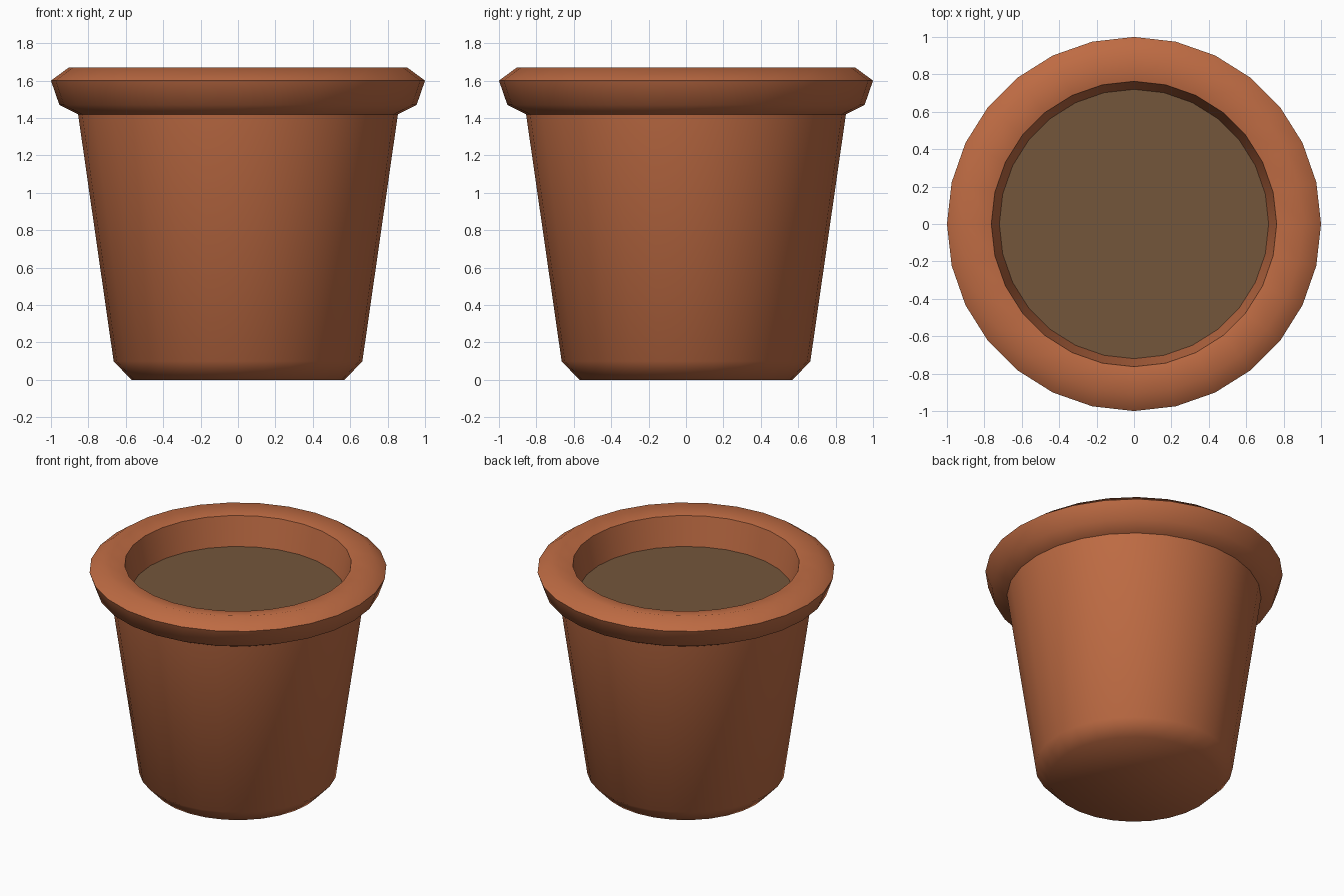
import bpy, bmesh, math

if "Cube" in bpy.data.objects:
    bpy.data.objects.remove(bpy.data.objects["Cube"])

SIDES = 28


def material(name, rgb):
    m = bpy.data.materials.new(name)
    m.diffuse_color = (*rgb, 1.0)
    m.use_nodes = True
    m.node_tree.nodes["Principled BSDF"].inputs["Base Color"].default_value = m.diffuse_color
    return m


def lathe(name, profile, mat, cap_start=False):
    """Spin (radius, z) points around z; the order runs up the outside."""
    bm = bmesh.new()
    rings = []
    for r, z in profile:
        rings.append([bm.verts.new((r * math.cos(a), r * math.sin(a), z))
                      for a in (2 * math.pi * i / SIDES for i in range(SIDES))])
    for low, high in zip(rings, rings[1:]):
        for i in range(SIDES):
            j = (i + 1) % SIDES
            bm.faces.new((low[i], low[j], high[j], high[i]))
    if cap_start:
        bm.faces.new(list(reversed(rings[0])))
    mesh = bpy.data.meshes.new(name)
    bm.to_mesh(mesh)
    bm.free()
    obj = bpy.data.objects.new(name, mesh)
    bpy.context.collection.objects.link(obj)
    mesh.materials.append(mat)
    bpy.ops.object.select_all(action='DESELECT')
    obj.select_set(True)
    bpy.context.view_layer.objects.active = obj
    bpy.ops.object.shade_smooth_by_angle(angle=math.radians(50))
    return obj


terracotta = material("terracotta", (0.515, 0.147, 0.056))
soil_brown = material("soil_brown", (0.175, 0.093, 0.043))

# Pot: closed base, tapered wall, flared rim, inner wall down to the soil
lathe("pot", [(0.57, 0.0), (0.665, 0.10), (0.855, 1.42), (0.955, 1.47),
              (1.0, 1.60), (0.905, 1.67), (0.763, 1.64), (0.72, 1.43)],
      terracotta, cap_start=True)

# Soil: flat disc filling the opening
bpy.ops.mesh.primitive_circle_add(vertices=SIDES, radius=0.72, fill_type='NGON',
                                  location=(0, 0, 1.43),
                                  rotation=(0, 0, math.pi / 2))
soil = bpy.context.object
soil.name = "soil"
soil.data.materials.append(soil_brown)
